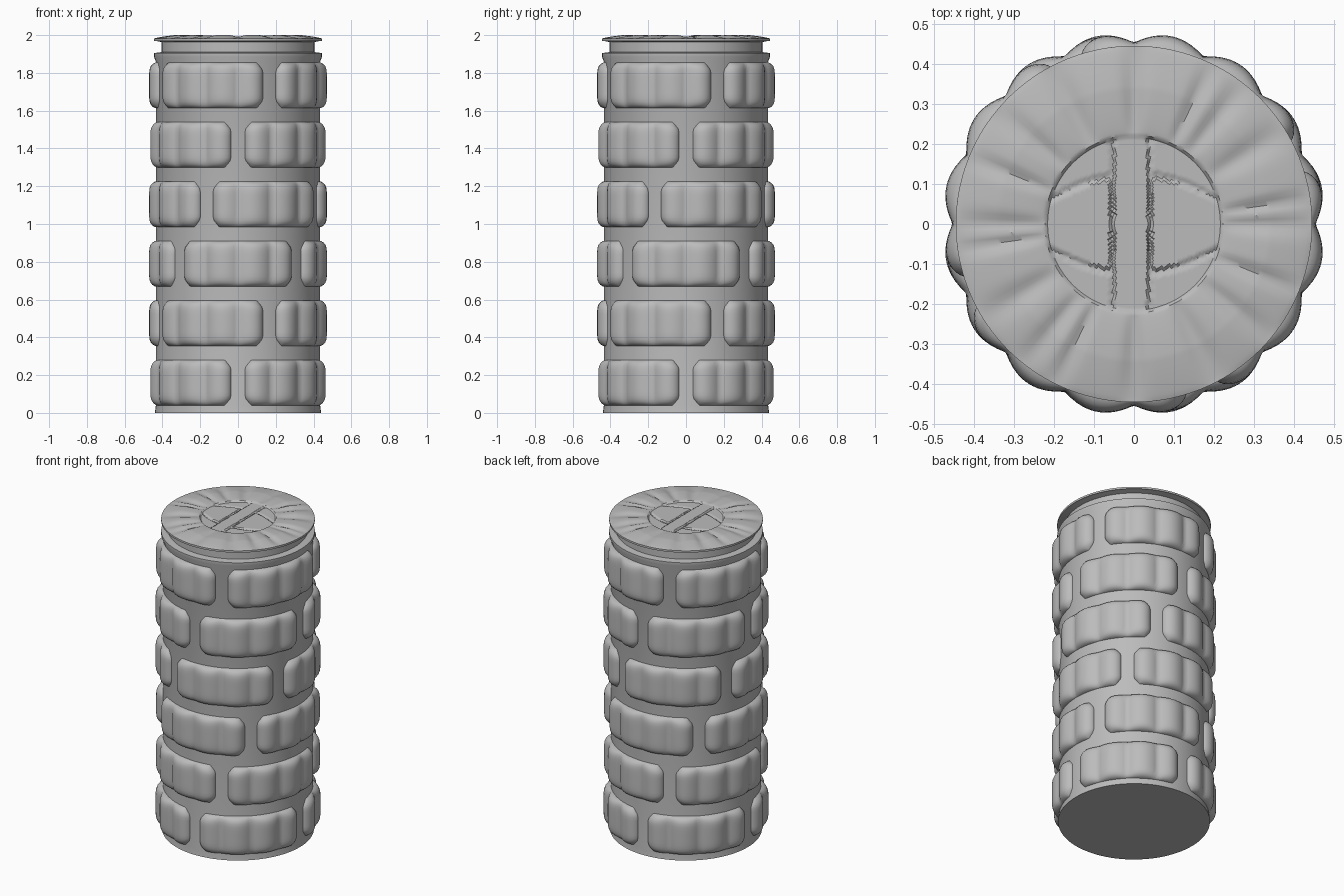
import bpy, bmesh, math

cube = bpy.data.objects.get("Cube")
if cube:
    bpy.data.objects.remove(cube, do_unlink=True)

stone = bpy.data.materials.new("grey_stone")
stone.use_nodes = True
GREY = (0.5, 0.5, 0.5, 1)
stone.diffuse_color = GREY
stone.node_tree.nodes["Principled BSDF"].inputs["Base Color"].default_value = GREY


def place(name, mesh):
    obj = bpy.data.objects.new(name, mesh)
    bpy.context.collection.objects.link(obj)
    return obj


def grid_mesh(name, rows, closed=False):
    """Quads between rows of points; closed joins each row into a ring."""
    bm = bmesh.new()
    verts = [[bm.verts.new(p) for p in row] for row in rows]
    for low, high in zip(verts, verts[1:]):
        n = len(low)
        for i in range(n if closed else n - 1):
            j = (i + 1) % n
            bm.faces.new((low[i], low[j], high[j], high[i]))
    if closed:
        bm.faces.new(verts[0][::-1])
        bm.faces.new(verts[-1])
    for face in bm.faces:
        face.smooth = True
    mesh = bpy.data.meshes.new(name)
    bm.to_mesh(mesh)
    bm.free()
    mesh.materials.append(stone)
    return mesh


def smooth(obj, degrees):
    bpy.ops.object.select_all(action="DESELECT")
    obj.select_set(True)
    bpy.context.view_layer.objects.active = obj
    bpy.ops.object.shade_smooth_by_angle(angle=math.radians(degrees))


def polar(r, t, z):
    # Angle zero faces the front, growing towards +x
    return (r * math.sin(t), -r * math.cos(t), z)


# Column core with the collar and neck under the lid
STEPS = 96
profile = [(0.44, 0), (0.435, 0.04), (0.435, 1.86), (0.445, 1.885), (0.445, 1.905),
           (0.405, 1.91), (0.405, 1.963), (0.445, 1.972)]
core = place("column_core", grid_mesh("column_core", [
    [polar(r, math.tau * i / STEPS, z) for i in range(STEPS)] for r, z in profile], True))
smooth(core, 30)


# Curved brick with four soft lobes and clipped corners
def brick_point(a, b):
    u, v = math.sin(a * math.pi / 2), math.sin(b * math.pi / 2)
    clip = 4.5 * max(0, (abs(v) - 0.65) / 0.35)
    t = math.radians(u * (40.3 - clip))
    lobe = 0.452 + 0.026 * abs(math.sin(t * 8)) ** 0.9
    edge = math.sqrt(max(0, (1 - u ** 10) * (1 - v ** 6)))
    return polar(0.428 + edge * (lobe - 0.428), t, v * 0.122)


U, V = 48, 16
brick = grid_mesh("brick", [
    [brick_point(2 * i / U - 1, 2 * j / V - 1) for i in range(U + 1)]
    for j in range(V + 1)])

# Six courses of four bricks, each turned an eighth of a half turn
for course in range(6):
    for n in range(4):
        obj = place(f"brick_{course + 1}_{n + 1}", brick)
        obj.location.z = 0.16 + 0.3148 * course
        obj.rotation_euler.z = math.radians(45 + 90 * n + 22.5 * course)


# Lid with radial wrinkles and a carved medallion
CREASES = [(0, 4), (8, 3), (32, 5), (52, 4), (64, 3), (90, 4), (118, 5), (140, 4), (158, 3)]


def lid_height(x, y):
    r = math.hypot(x, y)
    if r > 0.222:
        angle = math.degrees(math.atan2(y, x)) % 180
        dent = 0
        for centre, width in CREASES:
            gap = abs(angle - centre)
            gap = min(gap, 180 - gap)
            dent = max(dent, math.exp(-(gap / width) ** 2))
        fade = math.sin(math.pi * min(1, (r - 0.222) / 0.223)) ** 0.6
        slope = max(0, (r - 0.34) / 0.105)
        return 1.992 + 0.008 * fade - 0.01 * slope - 0.012 * dent * fade
    z = 1.984
    bar = abs(x + 0.007)
    arc = 0.125 - 1.5 * x * x
    if bar < 0.042:
        z += 0.004
    elif bar < 0.052:
        z -= 0.004
    elif abs(abs(y) - arc) < 0.007:
        z -= 0.005
    elif abs(y) < arc:
        z += 0.002
    return z


RINGS, AROUND = 64, 180
lid_rows = [[polar(0.445, math.tau * i / AROUND, 1.97) for i in range(AROUND)]]
for k in range(RINGS):
    r = 0.445 * (1 - k / RINGS)
    ring = [polar(r, math.tau * i / AROUND, 0) for i in range(AROUND)]
    lid_rows.append([(x, y, lid_height(x, y)) for x, y, _ in ring])
lid = place("wrinkled_lid", grid_mesh("wrinkled_lid", lid_rows, True))
smooth(lid, 40)
